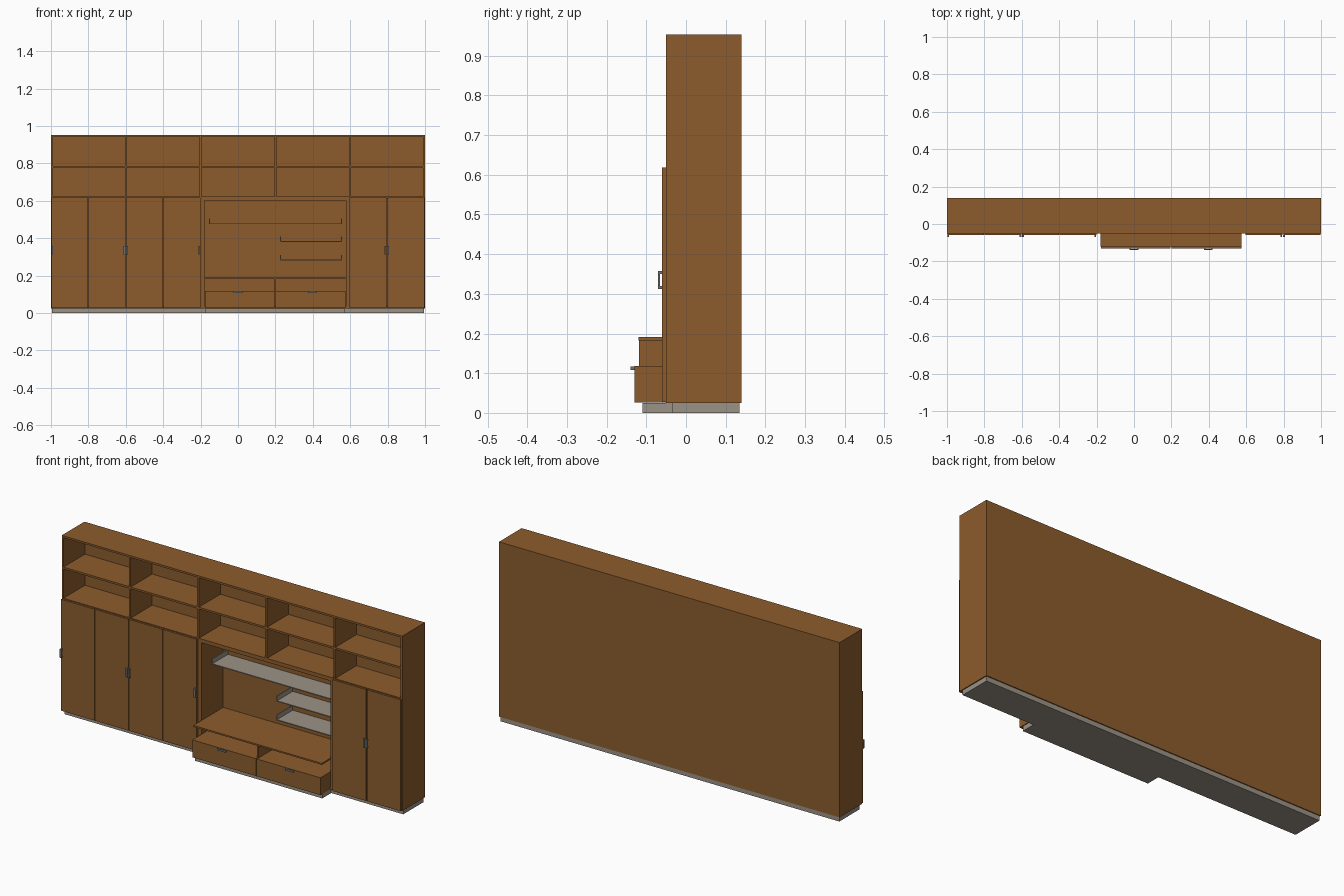
import bpy, bmesh
from mathutils import Vector


def mat(name, c):
    m = bpy.data.materials.new(name)
    m.diffuse_color = (*c, 1)
    return m


WOOD = mat("brown wood", (0.262, 0.107, 0.026))
GREY = mat("warm grey", (0.33, 0.29, 0.24))
METAL = mat("handle grey", (0.16, 0.17, 0.18))


def boxes(name, m, *items):
    """One object from several boxes given as (x0, x1, y0, y1, z0, z1)."""
    bm = bmesh.new()
    for x0, x1, y0, y1, z0, z1 in items:
        r = bmesh.ops.create_cube(bm, size=1)
        for v in r["verts"]:
            v.co = Vector(((x0 + x1) / 2 + v.co.x * (x1 - x0),
                           (y0 + y1) / 2 + v.co.y * (y1 - y0),
                           (z0 + z1) / 2 + v.co.z * (z1 - z0)))
    me = bpy.data.meshes.new(name)
    bm.to_mesh(me)
    bm.free()
    me.materials.append(m)
    ob = bpy.data.objects.new(name, me)
    bpy.context.collection.objects.link(ob)
    return ob


T = 0.01            # panel thickness
F, B = -0.05, 0.14  # carcass front and back

# Plinth with a forward step under the drawers
boxes("plinth", GREY, (-0.995, 0.995, -0.035, 0.135, 0, 0.025),
      (-0.175, 0.572, -0.11, -0.035, 0, 0.025))

# Carcass
boxes("back_panel", WOOD, (-1, 1, B - T, B, 0.025, 0.953))
boxes("side_panels", WOOD, (-1, -1 + T, F, B - T, 0.025, 0.953),
      (1 - T, 1, F, B - T, 0.025, 0.953))
boxes("dividers", WOOD,
      *[(x - T / 2, x + T / 2, F, B - T, 0.62 if x == 0.2 else 0.025, 0.943)
        for x in (-0.6, -0.2, 0.2, 0.6)])
boxes("horizontal_panels", WOOD,
      *[(-1 + T, 1 - T, F, B - T, z, z + T) for z in (0.025, 0.612, 0.777, 0.943)])

# Niche lining
boxes("niche_frame", WOOD, (-0.195, -0.18, F, B - T, 0.035, 0.612),
      (0.578, 0.595, F, B - T, 0.035, 0.612),
      (-0.18, 0.578, F, B - T, 0.602, 0.612))

# Doors
for i, x in enumerate((-1, -0.8, -0.6, -0.4, 0.595, 0.797)):
    boxes(f"door_{i + 1}", WOOD, (x + 0.002, x + 0.199, -0.06, F, 0.027, 0.618))

# Desk top, middle support and drawers
boxes("desk_top", WOOD, (-0.178, 0.576, -0.12, B - T, 0.183, 0.191))
boxes("desk_divider", WOOD, (0.194, 0.202, -0.118, B - T, 0.035, 0.183))
for i, (x0, x1) in enumerate(((-0.177, 0.196), (0.2, 0.575))):
    boxes(f"drawer_{i + 1}", WOOD, (x0, x1, -0.13, 0.12, 0.026, 0.118))

# Grey wall shelves with short upturned ends
for i, (x, z) in enumerate(((-0.155, 0.475), (0.225, 0.38), (0.225, 0.28))):
    boxes(f"wall_shelf_{i + 1}", GREY, (x, 0.555, 0.0, B - T, z, z + 0.005),
          (x, x + 0.005, 0.0, B - T, z, z + 0.03),
          (0.55, 0.555, 0.0, B - T, z, z + 0.03))

# Handles: a bar on two feet
for i, x in enumerate((-0.993, -0.607, -0.593, -0.207, 0.787, 0.801)):
    a, b = x - 0.005, x + 0.005
    boxes(f"door_handle_{i + 1}", METAL, (a, b, -0.07, -0.065, 0.312, 0.358),
          (a, b, -0.065, -0.06, 0.312, 0.32), (a, b, -0.065, -0.06, 0.35, 0.358))
for i, x in enumerate((0.0, 0.397)):
    boxes(f"drawer_handle_{i + 1}", METAL,
          (x - 0.024, x + 0.024, -0.14, -0.135, 0.108, 0.117),
          (x - 0.024, x - 0.016, -0.135, -0.13, 0.108, 0.117),
          (x + 0.016, x + 0.024, -0.135, -0.13, 0.108, 0.117))
